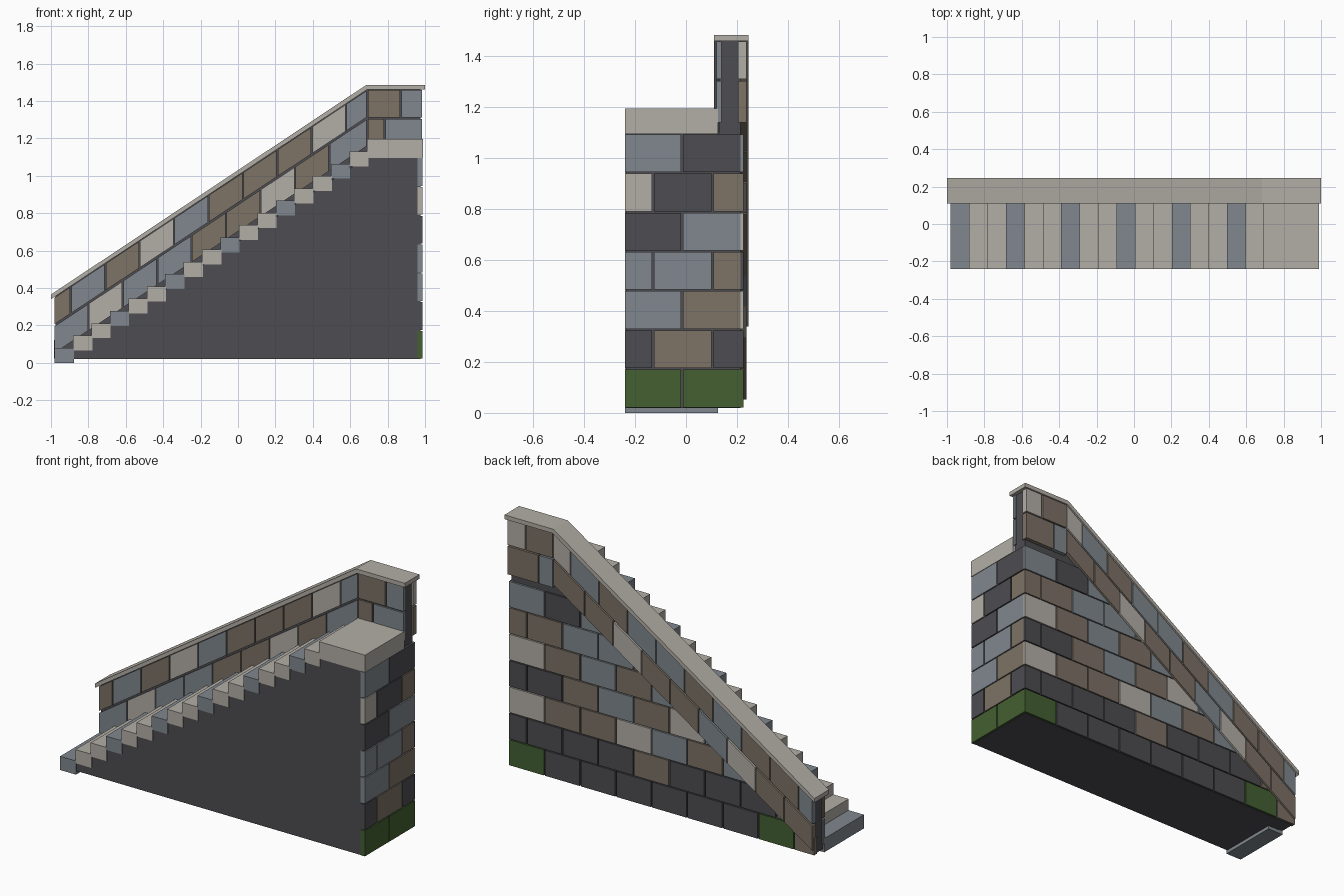
import bpy, bmesh

cube = bpy.data.objects.get("Cube")
if cube:
    bpy.data.objects.remove(cube, do_unlink=True)

# Colours, keyed by one letter for the brick patterns
COLOURS = {
    "E": ("beige_stone", (0.45, 0.42, 0.38)),
    "B": ("blue_grey_stone", (0.215, 0.245, 0.27)),
    "N": ("brown_stone", (0.205, 0.168, 0.132)),
    "D": ("dark_stone", (0.074, 0.072, 0.082)),
    "G": ("mossy_stone", (0.056, 0.117, 0.032)),
}
KEYS = list(COLOURS)
MATS = []
for name, rgb in COLOURS.values():
    m = bpy.data.materials.new(name)
    m.use_nodes = True
    m.diffuse_color = (*rgb, 1)
    m.node_tree.nodes["Principled BSDF"].inputs["Base Color"].default_value = (*rgb, 1)
    MATS.append(m)


def build(name, prisms, along_x=False):
    """One object from prisms (outline, near, far, colour key); outlines lie in xz, or yz if along_x."""
    bm = bmesh.new()
    for outline, near, far, key in prisms:
        rings = []
        for d in (near, far):
            rings.append([bm.verts.new((d, a, z) if along_x else (a, d, z)) for a, z in outline])
        n = len(outline)
        faces = [bm.faces.new(rings[0]), bm.faces.new(rings[1][::-1])]
        for i in range(n):
            j = (i + 1) % n
            faces.append(bm.faces.new((rings[0][j], rings[0][i], rings[1][i], rings[1][j])))
        for f in faces:
            f.material_index = KEYS.index(key)
    bmesh.ops.recalc_face_normals(bm, faces=bm.faces)
    mesh = bpy.data.meshes.new(name)
    bm.to_mesh(mesh)
    bm.free()
    for m in MATS:
        mesh.materials.append(m)
    obj = bpy.data.objects.new(name, mesh)
    bpy.context.collection.objects.link(obj)
    return obj


def rect(a0, a1, z0, z1):
    return [(a0, z0), (a1, z0), (a1, z1), (a0, z1)]


LEFT, TURN, RIGHT = -0.985, 0.69, 0.985
SLOPE = 1.12 / 1.69
GAP = 0.004
COURSE = 0.154
BRICK = 0.23


def under_cap(x, drop=0.0):
    """Height of the sloping cap's underside, less a drop."""
    return 1.46 + SLOPE * (x - TURN) - drop


def clip(outline, drop):
    """Keep the part of an outline below the sloping line."""
    out = []
    for (x0, z0), (x1, z1) in zip(outline, outline[1:] + outline[:1]):
        d0, d1 = z0 - under_cap(x0, drop), z1 - under_cap(x1, drop)
        if d0 <= 0:
            out.append((x0, z0))
        if d0 * d1 < 0:
            t = d0 / (d0 - d1)
            out.append((x0 + t * (x1 - x0), z0 + t * (z1 - z0)))
    return out


# Solid core under the stairs and inside the parapet
RUN, RISE, STEPS = 0.0985, 0.0656, 17
build("stair_core", [([(-0.95, 0.02), (0.975, 0.02), (0.975, 1.1), (TURN, 1.1)],
                      -0.235, 0.215, "D")])
build("parapet_core", [([(-0.975, 0.02), (0.975, 0.02), (0.975, 1.465), (TURN, 1.465),
                         (-0.975, under_cap(-0.975))], 0.13, 0.215, "D")])

# Steps, every third one blue grey
for k in range(STEPS):
    x, z = -0.98 + k * RUN, k * RISE
    build("step", [(rect(x, x + RUN + 0.004, z, z + 0.08), -0.24, 0.125,
                    "E" if k % 3 else "B")])
build("landing", [(rect(TURN, 0.988, 1.096, 1.196), -0.24, 0.125, "E")])

# Cap following the parapet
build("parapet_cap", [([(-1, under_cap(-1)), (TURN, 1.46), (1, 1.46), (1, 1.485),
                        (TURN - 0.005, 1.485), (-1, under_cap(-1) + 0.025)],
                       0.11, 0.245, "E")])


def sloped_course(pattern, first, drop, near, far):
    """Sheared bricks with upright joints, running up the slope."""
    prisms, x = [], LEFT
    for i, key in enumerate(pattern):
        end = TURN if i == len(pattern) - 1 else LEFT + first + i * 0.184
        a, b = x + GAP, end - GAP / 2
        lo, hi = drop + COURSE - 2 * GAP, drop + GAP
        prisms.append(([(a, under_cap(a, lo)), (b, under_cap(b, lo)),
                        (b, under_cap(b, hi)), (a, under_cap(a, hi))], near, far, key))
        x = end
    return prisms


def flat_pair(pattern, split, z0, z1, near, far):
    """Two bricks beside the landing, listed from low x."""
    return [(rect(TURN + GAP, split - GAP, z0, z1), near, far, pattern[0]),
            (rect(split + GAP, RIGHT, z0, z1), near, far, pattern[1])]


# Parapet bricks on both faces
for name, near, far, upper, lower, top, low in (
        ("parapet_front_bricks", 0.12, 0.14, "BNEBNNNEB", "BEBBNNENB", "NB", "NB"),
        ("parapet_back_bricks", 0.205, 0.238, "NNBNBBNBE", "NNEBNNENN", "NE", "BN")):
    first = "N" if "front" in name else "B"
    prisms = sloped_course(first + upper, 0.09, 0.0, near, far)
    prisms += sloped_course(lower, 0.184, COURSE, near, far)
    prisms += flat_pair(top, 0.87, 1.312, 1.458, near, far)
    prisms += flat_pair(low, 0.785, 1.14, 1.304, near, far)
    build(name, prisms)

# Back wall: running bond from the tall end, cut off behind the sloping courses
BACK_ROWS = ["GDDDDDDGN", "DDDDNDDDN", "ENNEBNBN", "DDNBNEBN", "ENBNBN", "NNBBN", "BDBN"]
prisms = []
for r, pattern in enumerate(BACK_ROWS):
    z0 = 0.02 + r * COURSE
    x = RIGHT
    for i, key in enumerate(pattern):
        width = BRICK / 2 if r % 2 and i == 0 else BRICK
        a, b = max(x - width + GAP, LEFT), x - (GAP if i else 0)
        x -= width
        if b - a < 0.02:
            continue
        outline = clip(rect(a, b, z0 + GAP / 2, z0 + COURSE - GAP), COURSE * 1.5)
        if len(outline) > 2:
            prisms.append((outline, 0.2, 0.226, key))
build("back_wall_bricks", prisms)

# Tall end wall
END_ROWS = ["GG", "DND", "BN", "BBN", "DB", "EDN", "BD"]
prisms = []
for r, pattern in enumerate(END_ROWS):
    z0 = 0.02 + r * COURSE
    joints = [-0.24, -0.13, 0.105, 0.218] if r % 2 else [-0.24, -0.015, 0.218]
    for a, b, key in zip(joints, joints[1:], pattern):
        prisms.append((rect(a + GAP * (a > -0.24), b - GAP, z0 + GAP / 2, z0 + COURSE - GAP),
                       0.96, 0.987, key))
build("end_wall_bricks", prisms, along_x=True)
